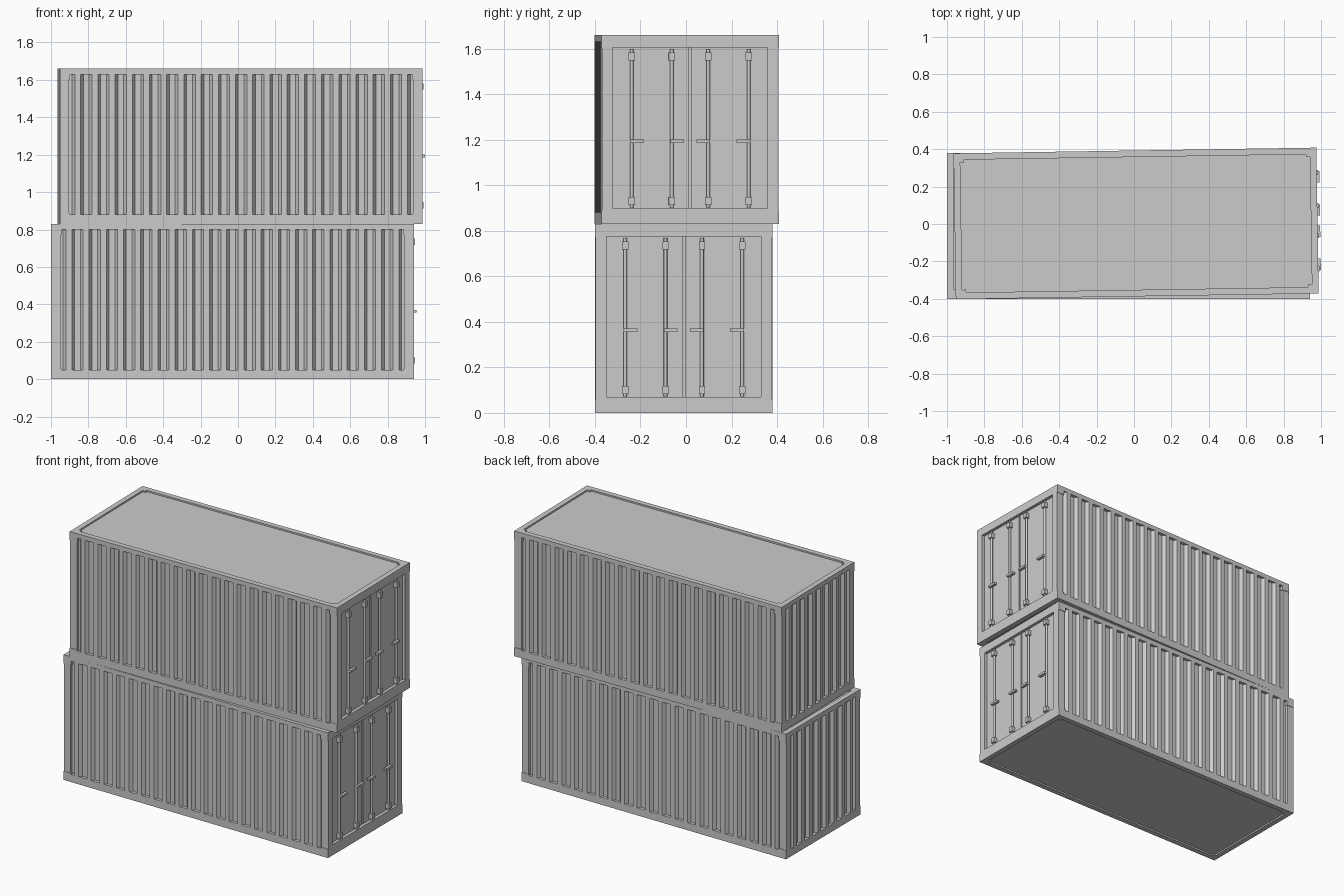
import bpy, bmesh, math
from mathutils import Matrix, Vector

if "Cube" in bpy.data.objects:
    bpy.data.objects.remove(bpy.data.objects["Cube"])

L, W, H = 1.94, 0.78, 0.83          # one container
X, Y = L / 2, W / 2
POST, TOP, BOT = 0.05, 0.03, 0.05   # frame member sizes
DEPTH = 0.02                        # corrugation depth


def add_box(bm, lo, hi):
    lo, hi = Vector(lo), Vector(hi)
    size, mid = hi - lo, (hi + lo) / 2
    m = Matrix.Translation(mid) @ Matrix.Diagonal((*[abs(s) for s in size], 1))
    bmesh.ops.create_cube(bm, size=1, matrix=m)


def finish(name, bm, place):
    bmesh.ops.recalc_face_normals(bm, faces=bm.faces[:])
    me = bpy.data.meshes.new(name)
    bm.to_mesh(me)
    bm.free()
    ob = bpy.data.objects.new(name, me)
    bpy.context.collection.objects.link(ob)
    ob.matrix_world = place
    return ob


def corrugated(bm, length, count, place):
    """Upright trapezoid sheet along x with its outer ridges at y = 0, facing -y."""
    p = length / count
    pts = [(-length / 2, DEPTH)]
    for i in range(count):
        x = -length / 2 + i * p
        pts += [(x + p * f, d) for f, d in
                ((0.17, DEPTH), (0.33, 0), (0.67, 0), (0.83, DEPTH))]
    pts += [(length / 2, DEPTH), (length / 2, DEPTH + 0.01), (-length / 2, DEPTH + 0.01)]
    face = bm.faces.new([bm.verts.new(place @ Vector((x, y, BOT))) for x, y in pts])
    top = bmesh.ops.extrude_face_region(bm, geom=[face])["geom"]
    bmesh.ops.translate(bm, vec=(0, 0, H - TOP - BOT),
                        verts=[v for v in top if isinstance(v, bmesh.types.BMVert)])


def container(prefix, place):
    # frame: rails, posts, door header and sill
    bm = bmesh.new()
    for s in (-1, 1):
        add_box(bm, (-X, s * Y, 0), (X, s * (Y - 0.035), BOT))
        add_box(bm, (-X, s * Y, H - TOP), (X, s * (Y - 0.035), H))
        for e in (-1, 1):
            add_box(bm, (e * X, s * (Y - 0.003), BOT),
                    (e * (X - POST), s * (Y - POST), H - TOP))
    inner = Y - 0.035
    add_box(bm, (-X, -inner, 0), (-X + 0.035, inner, BOT))
    add_box(bm, (-X, -inner, H - TOP), (-X + 0.035, inner, H))
    add_box(bm, (X - 0.035, -inner, 0), (X, inner, 0.07))
    add_box(bm, (X - 0.035, -inner, H - 0.055), (X, inner, H))
    finish(prefix + "_frame", bm, place)

    # corner castings
    bm = bmesh.new()
    for e in (-1, 1):
        for s in (-1, 1):
            for z in (0, H - 0.058):
                add_box(bm, (e * X, s * Y, z), (e * (X - 0.055), s * (Y - POST), z + 0.058))
    finish(prefix + "_corner_castings", bm, place)

    # corrugated long sides and closed end
    bm = bmesh.new()
    for turn in (0, math.pi):
        corrugated(bm, L - 2 * POST, 20,
                   Matrix.Rotation(turn, 4, 'Z') @ Matrix.Translation((0, -Y, 0)))
    corrugated(bm, W - 2 * POST, 8,
               Matrix.Rotation(-math.pi / 2, 4, 'Z') @ Matrix.Translation((0, -X, 0)))
    finish(prefix + "_corrugated_walls", bm, place)

    # recessed roof and floor
    for part, z0, z1 in (("_roof", H - 0.025, H - 0.01), ("_floor", 0.01, 0.03)):
        bm = bmesh.new()
        add_box(bm, (-X + 0.03, -Y + 0.03, z0), (X - 0.03, Y - 0.03, z1))
        finish(prefix + part, bm, place)

    # two recessed doors with a backing strip behind the gap
    bm = bmesh.new()
    for s in (-1, 1):
        add_box(bm, (X - 0.032, s * 0.005, 0.06), (X - 0.02, s * (Y - 0.045), H - 0.05))
    add_box(bm, (X - 0.034, -0.02, 0.06), (X - 0.028, 0.02, H - 0.05))
    finish(prefix + "_doors", bm, place)

    # lock rods, brackets and handles
    rods, fittings = bmesh.new(), bmesh.new()
    for s in (-1, 1):
        for d in (0.08, 0.257):
            y = s * d
            bmesh.ops.create_cone(rods, cap_ends=True, segments=12, radius1=0.008,
                                  radius2=0.008, depth=0.695,
                                  matrix=Matrix.Translation((X - 0.009, y, 0.42)))
            for z in (0.1, 0.735):
                add_box(fittings, (X - 0.021, y - 0.014, z - 0.017),
                        (X + 0.006, y + 0.014, z + 0.017))
            add_box(fittings, (X - 0.004, y + s * 0.007, 0.355),
                    (X + 0.014, y - s * 0.053, 0.37))
    rod_ob = finish(prefix + "_lock_rods", rods, place)
    for f in rod_ob.data.polygons:
        f.use_smooth = len(f.vertices) == 4
    rod_ob.data.set_sharp_from_angle(angle=math.radians(40))
    finish(prefix + "_lock_fittings", fittings, place)


container("lower", Matrix.Translation((-0.03, -0.01, 0)))
container("upper", Matrix.Translation((0.011, 0.003, H)) @ Matrix.Rotation(0.0157, 4, 'Z'))
